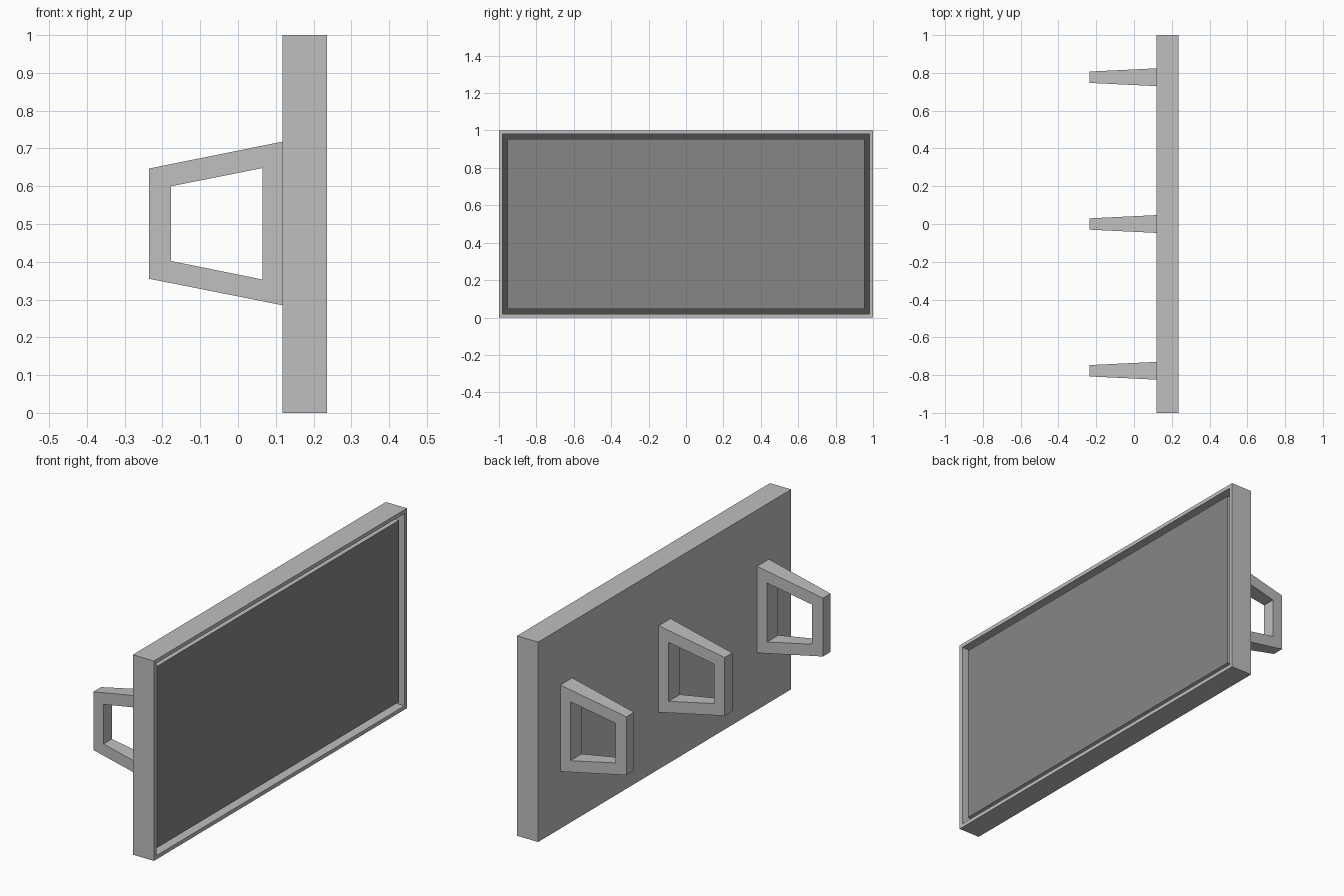
import bpy, bmesh

if "Cube" in bpy.data.objects:
    bpy.data.objects.remove(bpy.data.objects["Cube"], do_unlink=True)


def material(name, value):
    mat = bpy.data.materials.new(name)
    mat.use_nodes = True
    colour = (value, value, value, 1)
    mat.diffuse_color = colour
    mat.node_tree.nodes["Principled BSDF"].inputs["Base Color"].default_value = colour
    return mat


light_grey = material("light grey", 0.52)
screen_grey = material("screen grey", 0.24)
groove_grey = material("dark groove grey", 0.072)


def finish(name, bm, mats):
    bmesh.ops.recalc_face_normals(bm, faces=bm.faces[:])
    mesh = bpy.data.meshes.new(name)
    bm.to_mesh(mesh)
    bm.free()
    for mat in mats:
        mesh.materials.append(mat)
    obj = bpy.data.objects.new(name, mesh)
    bpy.context.collection.objects.link(obj)
    return obj


def bridge(bm, a, b):
    n = len(a)
    return [bm.faces.new((a[i], a[(i + 1) % n], b[(i + 1) % n], b[i])) for i in range(n)]


# Panel: nested rectangles lofted from the back, round the rim, into the groove and up to the screen
BACK, FRONT = 0.118, 0.235
RIM, GAP = 0.019, 0.046
FLOOR, SCREEN = 0.185, 0.223


def rectangle(bm, inset, x):
    y, low, high = 1 - inset, inset, 1 - inset
    return [bm.verts.new((x, *p)) for p in ((-y, low), (y, low), (y, high), (-y, high))]


bm = bmesh.new()
steps = [(0, BACK), (0, FRONT), (RIM, FRONT), (RIM, FLOOR), (GAP, FLOOR), (GAP, SCREEN)]
rings = [rectangle(bm, *s) for s in steps]
bm.faces.new(rings[0])
for i in range(len(rings) - 1):
    for face in bridge(bm, rings[i], rings[i + 1]):
        if steps[i][1] == steps[i + 1][1] == FLOOR:
            face.material_index = 2
bm.faces.new(rings[-1]).material_index = 1
finish("screen_panel", bm, [light_grey, screen_grey, groove_grey])

# Handles: tapered trapezoid loops on the back
OUTER = [(-0.235, 0.355), (BACK, 0.285), (BACK, 0.718), (-0.235, 0.647)]
INNER = [(-0.177, 0.402), (0.065, 0.353), (0.065, 0.648), (-0.177, 0.6)]


def half_width(x):
    t = (x + 0.235) / (BACK + 0.235)
    return 0.03 + t * 0.017


def handle(name, y):
    bm = bmesh.new()
    loops = [[bm.verts.new((x, y + side * half_width(x), z)) for x, z in outline]
             for side, outline in ((-1, OUTER), (1, OUTER), (1, INNER), (-1, INNER))]
    for i in range(4):
        bridge(bm, loops[i], loops[(i + 1) % 4])
    finish(name, bm, [light_grey])


for name, y in (("front_handle", -0.777), ("middle_handle", 0), ("rear_handle", 0.777)):
    handle(name, y)
